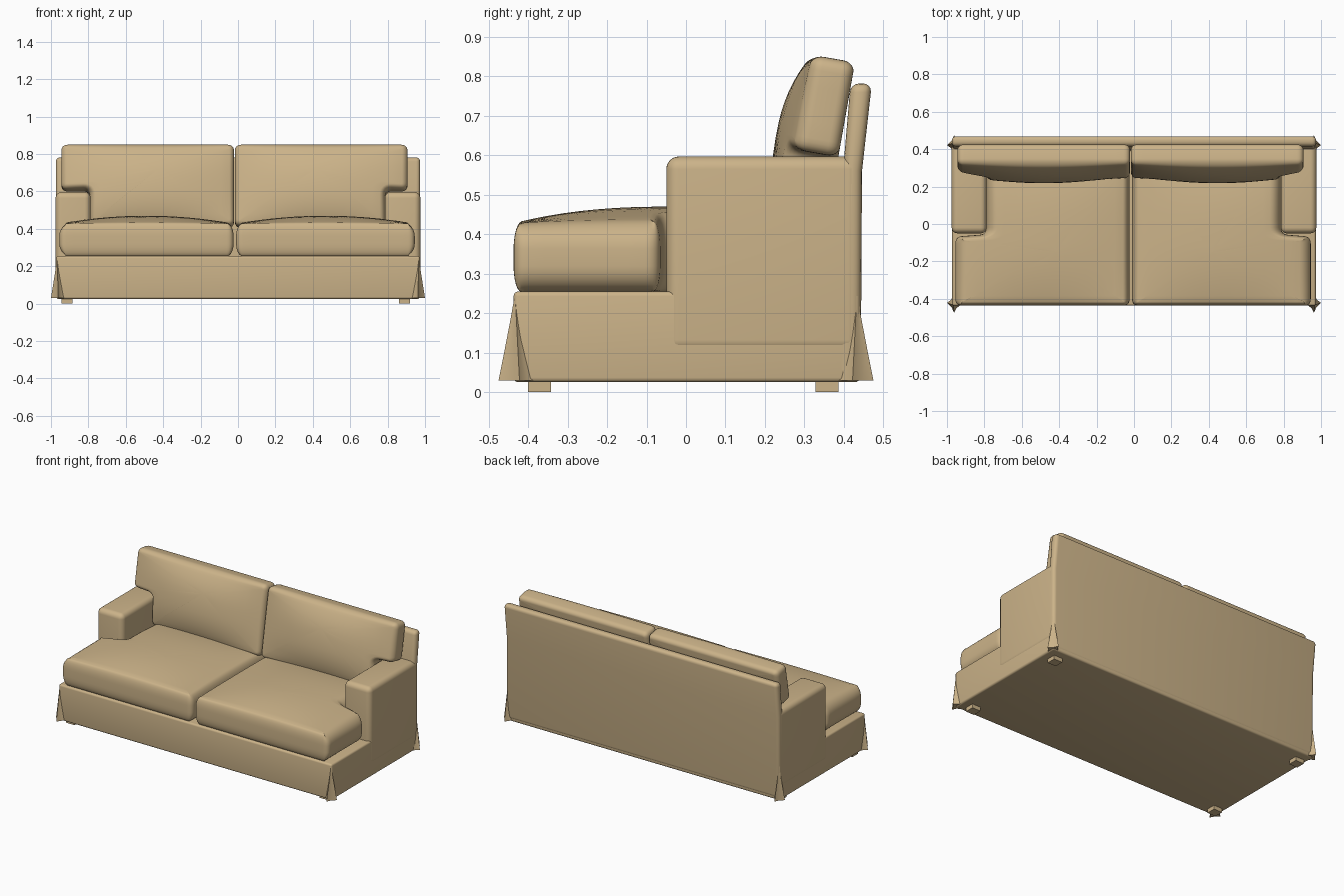
import bpy, bmesh, math
from mathutils import Vector

if "Cube" in bpy.data.objects:
    bpy.data.objects.remove(bpy.data.objects["Cube"])

fabric = bpy.data.materials.new("tan_fabric")
fabric.diffuse_color = (0.60, 0.45, 0.25, 1)
fabric.use_nodes = True
fabric.node_tree.nodes["Principled BSDF"].inputs["Base Color"].default_value = fabric.diffuse_color


def finish(bm, name):
    bmesh.ops.recalc_face_normals(bm, faces=bm.faces)
    me = bpy.data.meshes.new(name)
    bm.to_mesh(me)
    bm.free()
    me.materials.append(fabric)
    ob = bpy.data.objects.new(name, me)
    bpy.context.collection.objects.link(ob)
    bpy.ops.object.select_all(action='DESELECT')
    ob.select_set(True)
    bpy.context.view_layer.objects.active = ob
    bpy.ops.object.shade_smooth_by_angle(angle=math.radians(40))
    return ob


def prism(name, x0, x1, profile, bevel=0.0, segs=4):
    """Side profile in (y, z) stretched from x0 to x1, edges rounded."""
    bm = bmesh.new()
    f = bm.faces.new([bm.verts.new((x0, y, z)) for y, z in profile])
    ext = bmesh.ops.extrude_face_region(bm, geom=[f])['geom']
    bmesh.ops.translate(bm, vec=(x1 - x0, 0, 0),
                        verts=[g for g in ext if isinstance(g, bmesh.types.BMVert)])
    if bevel:
        sharp = [e for e in bm.edges if e.calc_face_angle(0) > 0.5]
        bmesh.ops.bevel(bm, geom=sharp, offset=bevel, segments=segs,
                        profile=0.5, affect='EDGES')
    return finish(bm, name)


def rect(y0, y1, z0, z1):
    return [(y0, z0), (y1, z0), (y1, z1), (y0, z1)]


def rounded(pts, r, n=6, step=0.04):
    """Round the corners of a polygon and split its long sides."""
    pts = [Vector(p) for p in pts]
    out = []
    for i, p in enumerate(pts):
        a = p + (pts[i - 1] - p).normalized() * r
        b = p + (pts[(i + 1) % len(pts)] - p).normalized() * r
        for k in range(n + 1):
            t = k / n
            out.append(a * (1 - t) ** 2 + p * 2 * t * (1 - t) + b * t * t)
    res = []
    for i, p in enumerate(out):
        q = out[(i + 1) % len(out)]
        m = max(1, int((q - p).length / step))
        res += [p.lerp(q, k / m) for k in range(m)]
    return res


def cushion(name, side, outline, centre, thick, crown, radii, place):
    """Plump pad: outline in (u, v), rounded rim, domed top; place() maps it to 3D."""
    r_out, r_in, r_v, r_t = radii
    pts = rounded(outline, 0.036)
    n = len(pts)
    us, vs = [p.x for p in pts], [p.y for p in pts]
    area = sum(pts[i - 1].cross(pts[i]) for i in range(n))
    sign = 1 if area > 0 else -1
    normals = []
    for i in range(n):
        d = (pts[(i + 1) % n] - pts[i - 1]).normalized()
        normals.append(Vector((d.y, -d.x)) * sign)

    def dome(p, t):
        u = 2 * (p.x - min(us)) / (max(us) - min(us)) - 1
        v = 2 * (p.y - min(vs)) / (max(vs) - min(vs)) - 1
        w = max(0, 2 * t / thick - 1)
        return t + crown * w * max(0, 1 - u * u) * max(0, 1 - abs(v) ** 2.4)

    rings = []
    arcs = [(-90 + 15 * k, r_t) for k in range(7)] + [(15 * k, thick - r_t) for k in range(7)]
    for deg, base in arcs:
        a = math.radians(deg)
        c = 1 - math.cos(a)
        ring = [p - Vector((m.x * (r_out if m.x > 0 else r_in), m.y * r_v)) * c
                for p, m in zip(pts, normals)]
        rings.append((ring, base + r_t * math.sin(a)))
    centre = Vector(centre)
    last = rings[-1][0]
    for s in (0.88, 0.75, 0.6, 0.45, 0.3, 0.15):
        rings.append(([centre.lerp(p, s) for p in last], thick))

    bm = bmesh.new()

    def vert(p, t):
        return bm.verts.new(place(side * p.x, p.y, dome(p, t)))

    grid = [[vert(p, t) for p in ring] for ring, t in rings]
    for lo, hi in zip(grid, grid[1:]):
        for i in range(n):
            bm.faces.new((lo[i - 1], lo[i], hi[i], hi[i - 1]))
    for ring, t in ((grid[0], 0), (grid[-1], thick)):
        tip = vert(centre, t)
        for i in range(n):
            bm.faces.new((ring[i - 1], ring[i], tip))
    return finish(bm, name)


# Skirted base and leaning back panel
prism("base", -0.972, 0.972, rect(-0.437, 0.44, 0.025, 0.255), 0.012)
prism("back_panel", -0.974, 0.974,
      [(0.443, 0.035), (0.446, 0.56), (0.471, 0.782), (0.417, 0.782),
       (0.398, 0.56), (0.38, 0.035)], 0.022)

# Arms
prism("arm_left", -0.975, -0.788, rect(-0.05, 0.443, 0.1, 0.597), 0.032, 6)
prism("arm_right", 0.785, 0.975, rect(-0.05, 0.443, 0.1, 0.597), 0.032, 6)


# Seat and back cushions, both T-shaped around the arms
def on_seat(u, v, t):
    return (u, v, 0.254 + t)


tilt = math.radians(10)


def on_back(u, v, t):
    return (u, 0.355 + v * math.sin(tilt) - t * math.cos(tilt),
            0.42 + v * math.cos(tilt) + t * math.sin(tilt))


for tag, side, seat_x, back_x in (("left", -1, (0.024, 0.79, 0.955), (0.021, 0.792, 0.945)),
                                  ("right", 1, (-0.010, 0.787, 0.945), (-0.017, 0.787, 0.907))):
    a, b, c = seat_x
    cushion("seat_cushion_" + tag, side,
            [(a, -0.437), (c, -0.437), (c, -0.068), (b, -0.055), (b, 0.36), (a, 0.36)],
            (0.42, -0.15), 0.174, 0.042, (0.06, 0.035, 0.02, 0.065), on_seat)
    a, b, c = back_x
    cushion("back_cushion_" + tag, side,
            [(a, -0.02), (b, -0.02), (b, 0.178), (c, 0.178), (c, 0.422), (a, 0.422)],
            (0.42, 0.28), 0.11, 0.055, (0.03, 0.025, 0.025, 0.03), on_back)

# Flared skirt pleats at the four corners
hem = [(0.925, 0.432), (0.95, 0.450), (0.962, 0.475), (0.974, 0.448),
       (1.0, 0.422), (0.978, 0.405), (0.968, 0.385), (0.93, 0.40)]
for sx, lr in ((-1, "left"), (1, "right")):
    for sy, fb in ((-1, "front"), (1, "back")):
        bm = bmesh.new()
        tip = bm.verts.new((sx * 0.966, sy * 0.433, 0.25))
        rows = [[bm.verts.new((sx * (0.966 + (x - 0.966) * f),
                               sy * (0.433 + (y - 0.433) * f), z)) for x, y in hem]
                for f, z in ((0.3, 0.18), (0.62, 0.11), (1.0, 0.03))]
        for i in range(len(hem)):
            bm.faces.new((tip, rows[0][i - 1], rows[0][i]))
            for p, q in zip(rows, rows[1:]):
                bm.faces.new((p[i - 1], p[i], q[i], q[i - 1]))
        bm.faces.new(rows[-1])
        finish(bm, f"skirt_pleat_{fb}_{lr}")

# Short block feet
for lr, x in (("left", -0.945), ("right", 0.86)):
    for fb, y in (("front", -0.4), ("back", 0.328)):
        prism(f"foot_{fb}_{lr}", x, x + 0.06, rect(y, y + 0.058, 0, 0.03))
